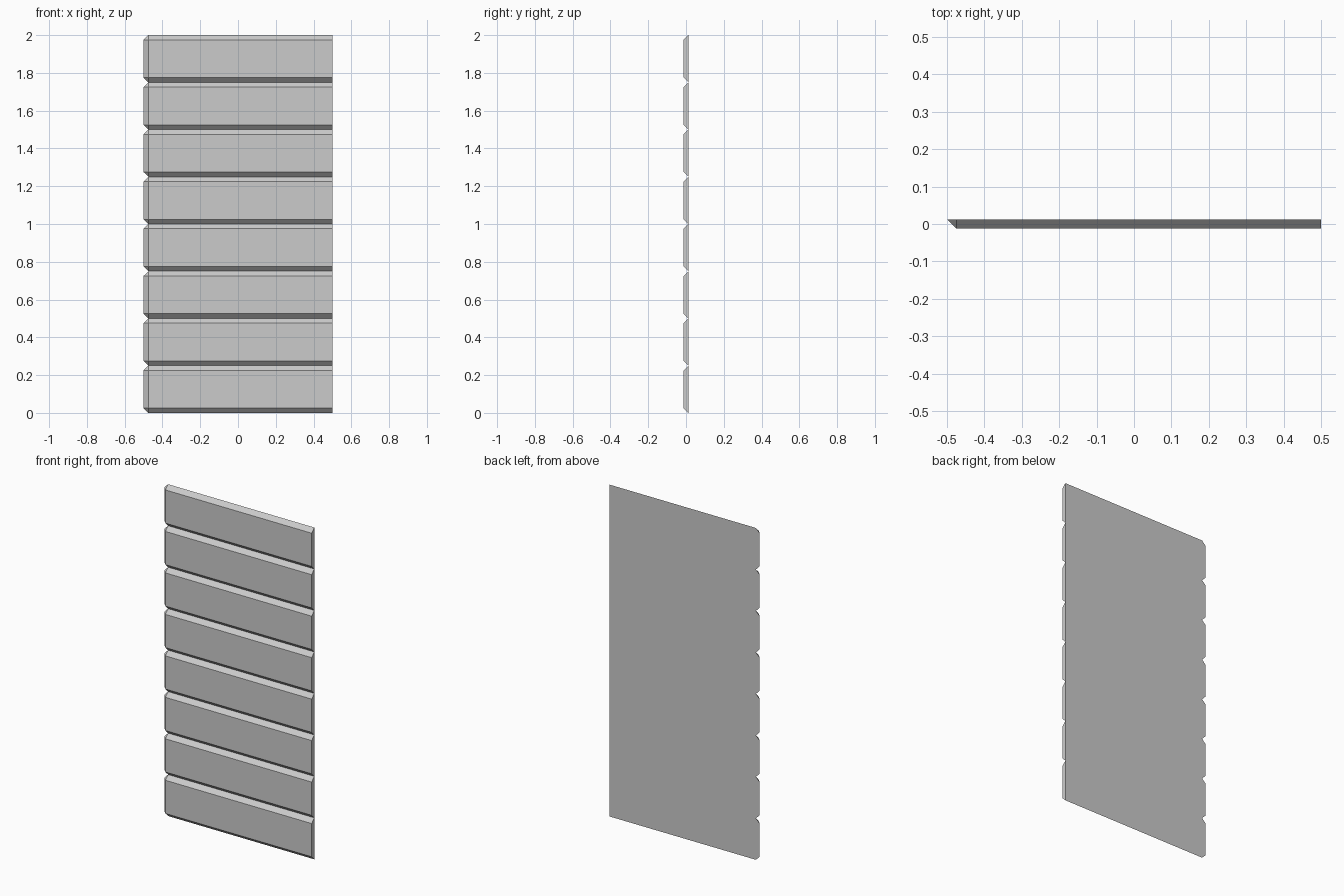
import bpy

if "Cube" in bpy.data.objects:
    bpy.data.objects.remove(bpy.data.objects["Cube"])

PLANKS = 8
H = 0.25             # plank height
C = 0.025            # chamfer size, equal to plank thickness
L, R = -0.5, 0.5
F, B = -C / 2, C / 2


def plank_mesh():
    # Front rectangle, then back outline with its left corners clipped
    front = [(L + C, F, C), (R, F, C), (R, F, H - C), (L + C, F, H - C)]
    back = [(L + C, B, 0), (R, B, 0), (R, B, H), (L + C, B, H),
            (L, B, H - C), (L, B, C)]
    faces = [(0, 1, 2, 3),              # front
             (9, 8, 7, 6, 5, 4),        # back
             (0, 4, 5, 1),              # lower chamfer
             (1, 5, 6, 2),              # right end
             (2, 6, 7, 3),              # upper chamfer
             (3, 8, 9, 0),              # left chamfer
             (3, 7, 8), (0, 9, 4)]      # corner facets
    mesh = bpy.data.meshes.new("plank")
    mesh.from_pydata(front + back, [], faces)
    mesh.update()
    return mesh


# Stack of identical planks sharing one mesh
mesh = plank_mesh()
for i in range(PLANKS):
    plank = bpy.data.objects.new(f"plank_{i + 1}", mesh)
    plank.location.z = i * H
    bpy.context.collection.objects.link(plank)
